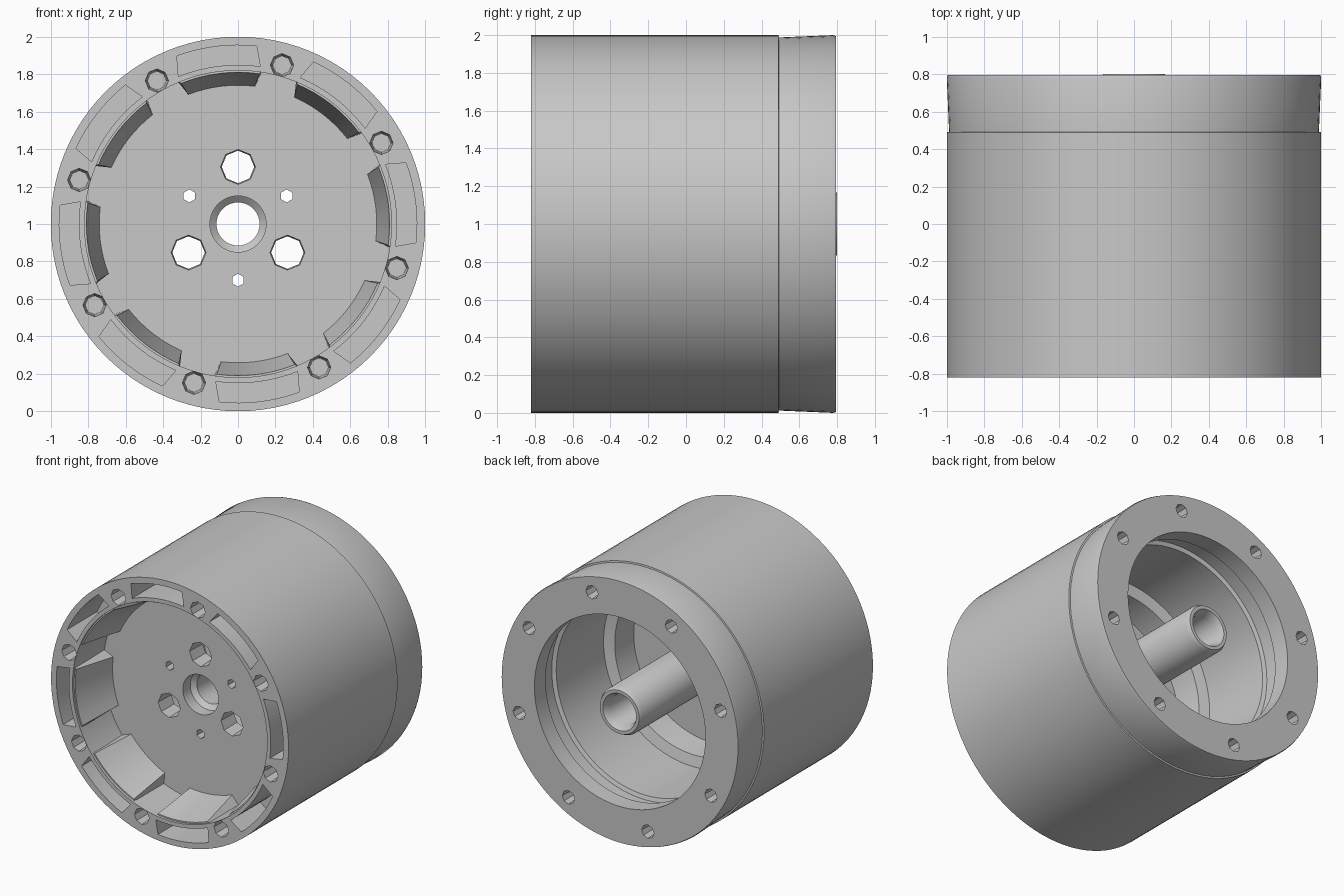
import bpy, bmesh, math
from mathutils import Matrix, Vector

cube = bpy.data.objects.get("Cube")
if cube:
    bpy.data.objects.remove(cube, do_unlink=True)

steel = bpy.data.materials.new("machined_grey")
steel.use_nodes = True
GREY = (0.58, 0.58, 0.58, 1)
steel.diffuse_color = GREY
steel.node_tree.nodes["Principled BSDF"].inputs["Base Color"].default_value = GREY

BOLT_START, PITCH, COUNT = 74.5, 45, 8


def place(r, deg, y):
    """Point on the housing axis frame, which runs along y at height 1."""
    a = math.radians(deg)
    return Vector((r * math.cos(a), y, 1 + r * math.sin(a)))


def make_object(name, bm):
    bmesh.ops.recalc_face_normals(bm, faces=bm.faces)
    mesh = bpy.data.meshes.new(name)
    bm.to_mesh(mesh)
    bm.free()
    mesh.materials.append(steel)
    obj = bpy.data.objects.new(name, mesh)
    bpy.context.collection.objects.link(obj)
    return obj


def lathe(name, profile, steps=96):
    """Closed (radius, y) profile turned around the axis."""
    bm = bmesh.new()
    rings = [[bm.verts.new(place(r, 360 * i / steps, y)) for r, y in profile]
             for i in range(steps)]
    n = len(profile)
    for i in range(steps):
        a, b = rings[i], rings[(i + 1) % steps]
        for j in range(n):
            k = (j + 1) % n
            bm.faces.new((a[j], a[k], b[k], b[j]))
    return make_object(name, bm)


def add_loft(bm, front_outline, back_outline, y0, y1):
    """Join two matching outlines of (radius, degrees) points along the axis."""
    front = [bm.verts.new(place(r, d, y0)) for r, d in front_outline]
    back = [bm.verts.new(place(r, d, y1)) for r, d in back_outline]
    bm.faces.new(front)
    bm.faces.new(back)
    for i in range(len(front)):
        j = (i + 1) % len(front)
        bm.faces.new((front[i], front[j], back[j], back[i]))


def add_hole(bm, mouth, bottom, r, deg, y0, y1, sides):
    """Round hole along the axis, from radius mouth at y0 to bottom at y1."""
    centre = place(r, deg, (y0 + y1) / 2)
    turn = Matrix.Rotation(math.radians(-90), 4, 'X')
    bmesh.ops.create_cone(bm, cap_ends=True, segments=sides, radius1=mouth,
                          radius2=bottom, depth=y1 - y0,
                          matrix=Matrix.Translation(centre) @ turn)


def arc_outline(r_in, r_out, mid, half, taper, steps=8):
    """Curved slot whose outer arc is shortened by the taper angle."""
    span = [2 * i / steps - 1 for i in range(steps + 1)]
    outer = [(r_out, mid + (half - taper) * t) for t in span]
    inner = [(r_in, mid + half * t) for t in reversed(span)]
    return outer + inner


def smooth(obj):
    bpy.ops.object.select_all(action='DESELECT')
    obj.select_set(True)
    bpy.context.view_layer.objects.active = obj
    bpy.ops.object.shade_smooth_by_angle(angle=math.radians(30))


# Housing: outer wall, rear collar, grooved cavity, hub tube and front web
housing = lathe("housing", [
    (1.0, -0.82), (1.0, 0.49), (0.988, 0.492), (0.988, 0.5),
    (1.0, 0.78), (0.995, 0.795), (0.72, 0.795), (0.72, 0.66), (0.78, 0.65),
    (0.78, 0.5), (0.75, 0.49), (0.75, -0.08), (0.67, -0.1), (0.65, -0.3),
    (0.18, -0.3), (0.18, 0.77), (0.165, 0.8), (0.14, 0.8), (0.115, 0.74),
    (0.115, -0.33), (0.15, -0.36), (0.15, -0.45), (0.82, -0.45), (0.82, -0.82)])

# Cutter: rim pockets, bolt holes at both ends, web windows and pin holes
cut = bmesh.new()
for i in range(COUNT):
    bolt = BOLT_START + PITCH * i
    pocket = arc_outline(0.85, 0.955, bolt + PITCH / 2, 15, 2)
    add_loft(cut, pocket, pocket, -0.9, -0.46)
    add_hole(cut, 0.065, 0.05, 0.88, bolt, -0.9, -0.5, 8)
    add_hole(cut, 0.04, 0.055, 0.88, bolt, 0.6, 0.85, 8)
for i in range(3):
    add_hole(cut, 0.095, 0.085, 0.305, 90 + 120 * i, -0.5, -0.25, 8)
    add_hole(cut, 0.035, 0.035, 0.3, 30 + 120 * i, -0.5, -0.25, 6)
cutter = make_object("hole_cutter", cut)
cutter.hide_render = True

boolean = housing.modifiers.new("holes", 'BOOLEAN')
boolean.operation = 'DIFFERENCE'
boolean.solver = 'EXACT'
boolean.object = cutter
bpy.context.view_layer.objects.active = housing
bpy.ops.object.modifier_apply(modifier=boolean.name)
bpy.data.objects.remove(cutter, do_unlink=True)
smooth(housing)

# Sloping pads that thicken the recess wall between neighbouring bolts
pads = bmesh.new()
for i in range(COUNT):
    mid = BOLT_START + PITCH * (i + 0.5)
    add_loft(pads, arc_outline(0.81, 0.83, mid, 15, -1),
             arc_outline(0.74, 0.83, mid, 14, -2), -0.8, -0.445)
smooth(make_object("recess_wall_pads", pads))
